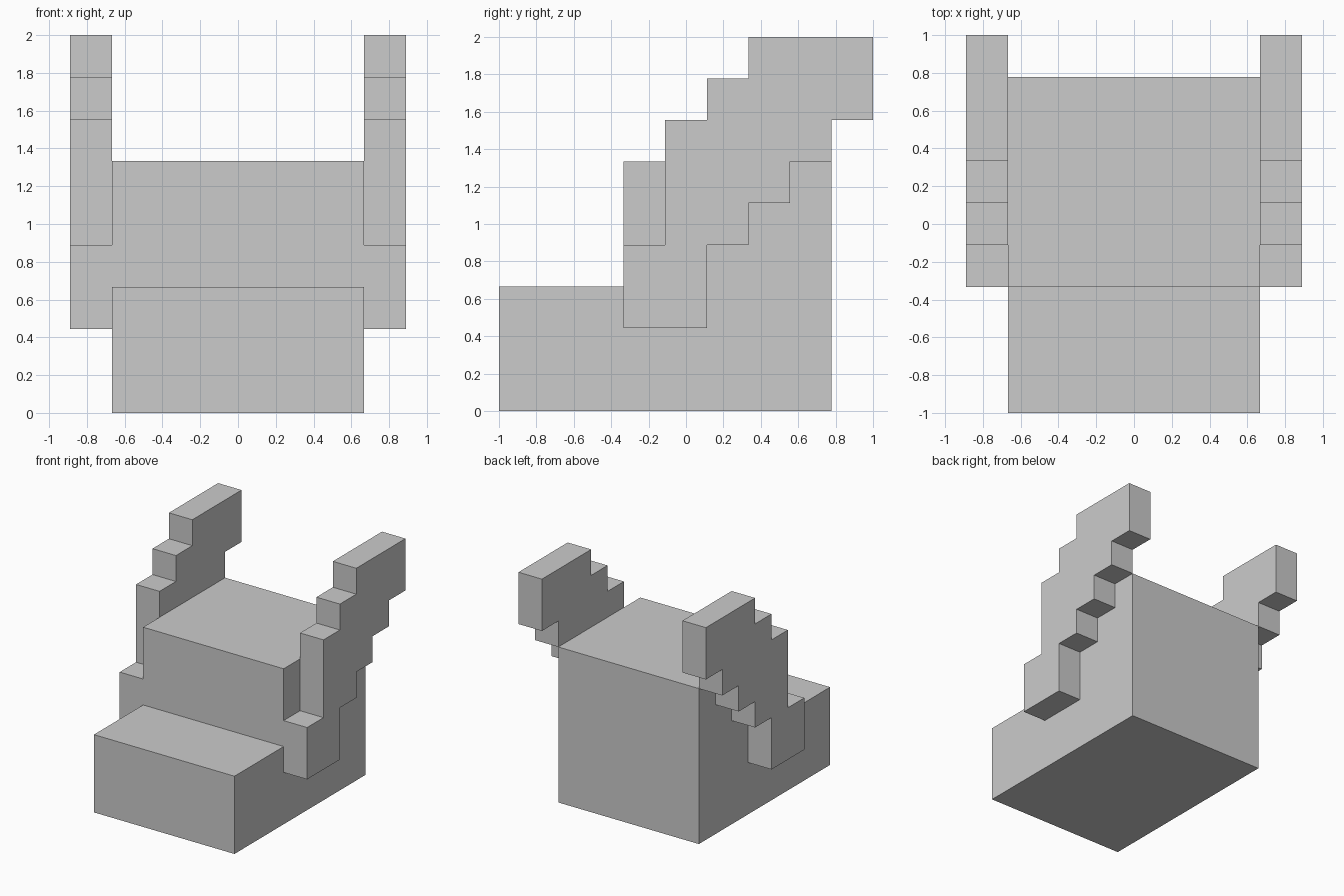
import bpy, bmesh

if "Cube" in bpy.data.objects:
    bpy.data.objects.remove(bpy.data.objects["Cube"])

U = 2 / 9  # one block step of the model


def extrude_profile(name, profile, x0, x1):
    """Solid from a (y, z) side profile, extruded from x0 to x1, all in block steps."""
    bm = bmesh.new()
    face = bm.faces.new([bm.verts.new((x0 * U, y * U, z * U)) for y, z in profile])
    ext = bmesh.ops.extrude_face_region(bm, geom=[face])
    moved = [g for g in ext["geom"] if isinstance(g, bmesh.types.BMVert)]
    bmesh.ops.translate(bm, verts=moved, vec=((x1 - x0) * U, 0, 0))
    bmesh.ops.recalc_face_normals(bm, faces=bm.faces)
    mesh = bpy.data.meshes.new(name)
    bm.to_mesh(mesh)
    bm.free()
    obj = bpy.data.objects.new(name, mesh)
    bpy.context.collection.objects.link(obj)
    return obj


# Main block with a low step at the front
body = [(-4.5, 0), (3.5, 0), (3.5, 6), (-1.5, 6), (-1.5, 3), (-4.5, 3)]
extrude_profile("body", body, -3, 3)

# Stepped horns sweeping up and back along both sides
horn = [(-1.5, 2), (0.5, 2), (0.5, 4), (1.5, 4), (1.5, 5), (2.5, 5),
        (2.5, 6), (3.5, 6), (3.5, 7), (4.5, 7), (4.5, 9), (1.5, 9),
        (1.5, 8), (0.5, 8), (0.5, 7), (-0.5, 7), (-0.5, 4), (-1.5, 4)]
for side, x0 in (("left", -4), ("right", 3)):
    extrude_profile(f"{side}_horn", horn, x0, x0 + 1)
